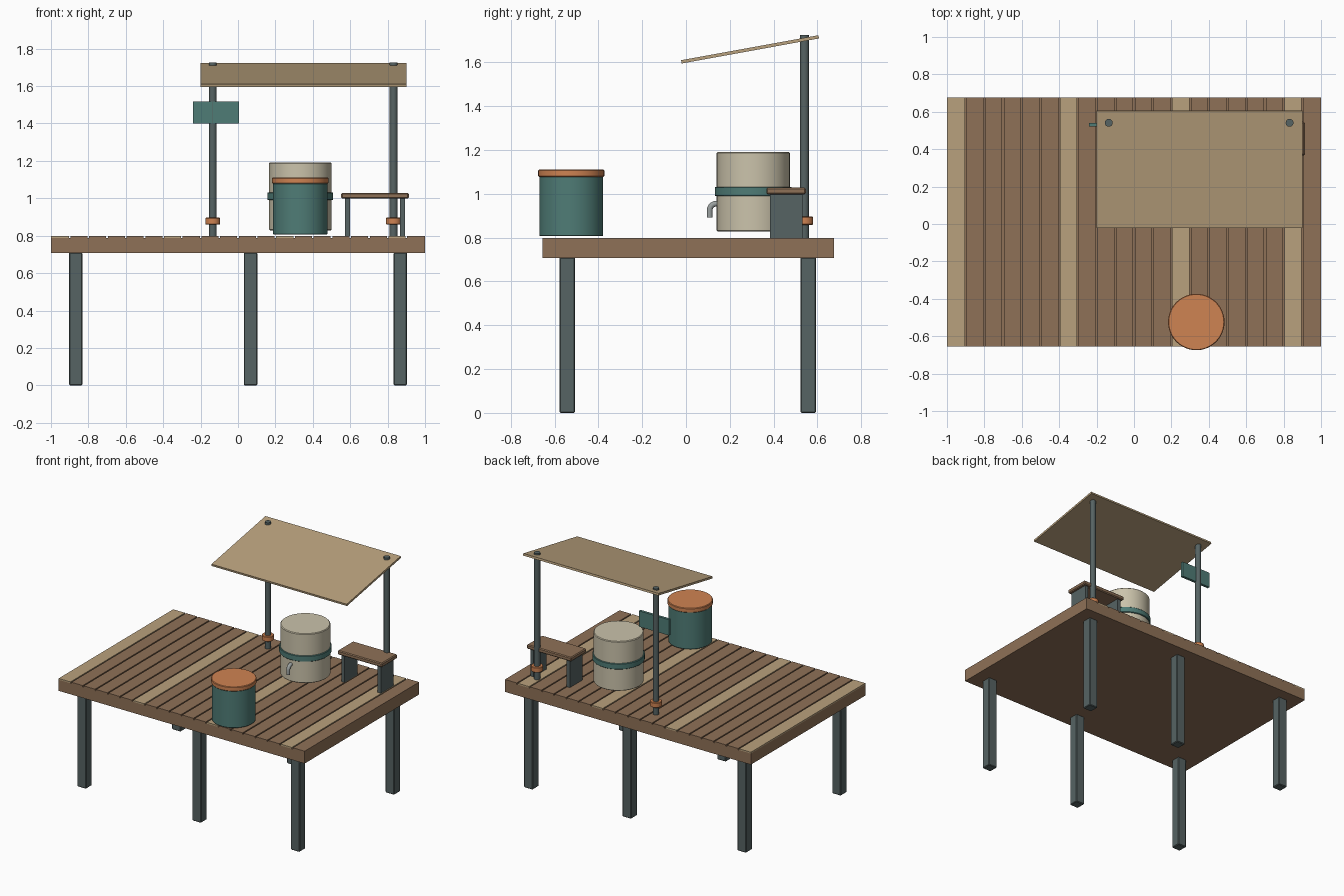
import bpy, bmesh, math
from mathutils import Vector

if "Cube" in bpy.data.objects:
    bpy.data.objects.remove(bpy.data.objects["Cube"])


def material(name, hexcol):
    rgb = [int(hexcol[i:i + 2], 16) / 255 for i in (0, 2, 4)]
    lin = [c / 12.92 if c <= 0.04045 else ((c + 0.055) / 1.055) ** 2.4 for c in rgb]
    m = bpy.data.materials.new(name)
    m.diffuse_color = (*lin, 1)
    m.use_nodes = True
    m.node_tree.nodes["Principled BSDF"].inputs["Base Color"].default_value = m.diffuse_color
    return m


brown = material("brown wood", "8f7157")
tan = material("pale wood", "b9a17d")
slate = material("slate metal", "566363")
teal = material("teal paint", "4f7c76")
orange = material("orange paint", "cf8352")
cream = material("cream plastic", "cbc3ab")
steel = material("tap steel", "9aa09f")


def finish(bm, name, mat, bevel=0.0, smooth=False):
    me = bpy.data.meshes.new(name)
    bm.to_mesh(me)
    bm.free()
    ob = bpy.data.objects.new(name, me)
    bpy.context.collection.objects.link(ob)
    me.materials.append(mat)
    if bevel:
        mod = ob.modifiers.new("bevel", "BEVEL")
        mod.width, mod.segments, mod.limit_method = bevel, 1, 'ANGLE'
    if smooth:
        bpy.ops.object.select_all(action='DESELECT')
        ob.select_set(True)
        bpy.context.view_layer.objects.active = ob
        bpy.ops.object.shade_smooth_by_angle(angle=math.radians(30))
    return ob


def box(name, x, y, z, mat, bevel=0.0):
    """Box from (min, max) ranges on each axis, origin at its centre."""
    bm = bmesh.new()
    bmesh.ops.create_cube(bm, size=1)
    bmesh.ops.scale(bm, verts=bm.verts, vec=(x[1] - x[0], y[1] - y[0], z[1] - z[0]))
    ob = finish(bm, name, mat, bevel)
    ob.location = (sum(x) / 2, sum(y) / 2, sum(z) / 2)
    return ob


def cylinder(name, x, y, r, z0, z1, mat, sides=48, bevel=0.0):
    bm = bmesh.new()
    bmesh.ops.create_cone(bm, cap_ends=True, segments=sides, radius1=r, radius2=r, depth=z1 - z0)
    ob = finish(bm, name, mat, bevel, smooth=True)
    ob.location = (x, y, (z0 + z1) / 2)
    return ob


# Deck slab and planks, every sixth plank pale
Y = (-0.655, 0.675)
box("deck_frame", (-1, 1), Y, (0.707, 0.788), brown)
for i in range(20):
    x = -0.95 + 0.1 * i
    lo = -1 if i == 0 else x - 0.0455
    hi = 1 if i == 19 else x + 0.0455
    box(f"plank_{i + 1}", (lo, hi), Y, (0.788, 0.798), tan if i % 6 == 0 else brown)

# Six legs
for side, y in (("front", -0.542), ("back", 0.558)):
    for pos, x in (("left", -0.868), ("middle", 0.067), ("right", 0.868)):
        box(f"{side}_{pos}_leg", (x - 0.036, x + 0.036), (y - 0.036, y + 0.036),
            (0, 0.71), slate, 0.005)

# Roof posts with collars
for pos, x in (("left", -0.135), ("right", 0.832)):
    cylinder(f"{pos}_roof_post", x, 0.541, 0.021, 0.795, 1.726, slate, 24)
    cylinder(f"{pos}_post_collar", x, 0.541, 0.04, 0.859, 0.896, orange, 24, 0.003)

# Tilted roof sheet
roof = box("roof_sheet", (-0.2, 0.9), (-0.026, 0.611), (1.6525, 1.6675), tan)
roof.rotation_euler.x = 0.18

# Blank sign board on the left post
box("sign_board", (-0.24, 0.005), (0.52, 0.54), (1.401, 1.517), teal)

# Bench
box("bench_seat", (0.552, 0.913), (0.367, 0.547), (0.998, 1.029), brown, 0.006)
for pos, x in (("left", 0.585), ("right", 0.88)):
    box(f"bench_{pos}_leg", (x - 0.0135, x + 0.0135), (0.384, 0.532), (0.798, 1.0), slate)

# Water tank with band
cylinder("tank", 0.333, 0.307, 0.167, 0.828, 1.192, cream, 48, 0.005)
cylinder("tank_band", 0.333, 0.307, 0.175, 0.99, 1.032, teal, 48, 0.003)

# Tap: bent tube swept along an arc
path = [Vector((0.333, 0.16, 0.955))]
for k in range(7):
    a = math.pi / 2 * k / 6
    path.append(Vector((0.333, 0.138 - 0.03 * math.sin(a), 0.925 + 0.03 * math.cos(a))))
path.append(Vector((0.333, 0.108, 0.893)))
bm = bmesh.new()
rings = []
for i, p in enumerate(path):
    t = (path[min(i + 1, len(path) - 1)] - path[max(i - 1, 0)]).normalized()
    side = Vector((1, 0, 0))
    up = t.cross(side)
    rings.append([bm.verts.new(p + 0.013 * (math.cos(b) * side + math.sin(b) * up))
                  for b in (math.tau * j / 16 for j in range(16))])
for r0, r1 in zip(rings, rings[1:]):
    for j in range(16):
        bm.faces.new((r0[j], r0[j - 1], r1[j - 1], r1[j]))
bm.faces.new(rings[0])
bm.faces.new(rings[-1])
bmesh.ops.recalc_face_normals(bm, faces=bm.faces)
finish(bm, "tap", steel, smooth=True)

# Bin with lid at the front edge
cylinder("bin", 0.333, -0.524, 0.146, 0.807, 1.08, teal, 48, 0.003)
cylinder("bin_lid", 0.333, -0.524, 0.151, 1.078, 1.111, orange, 48, 0.004)
